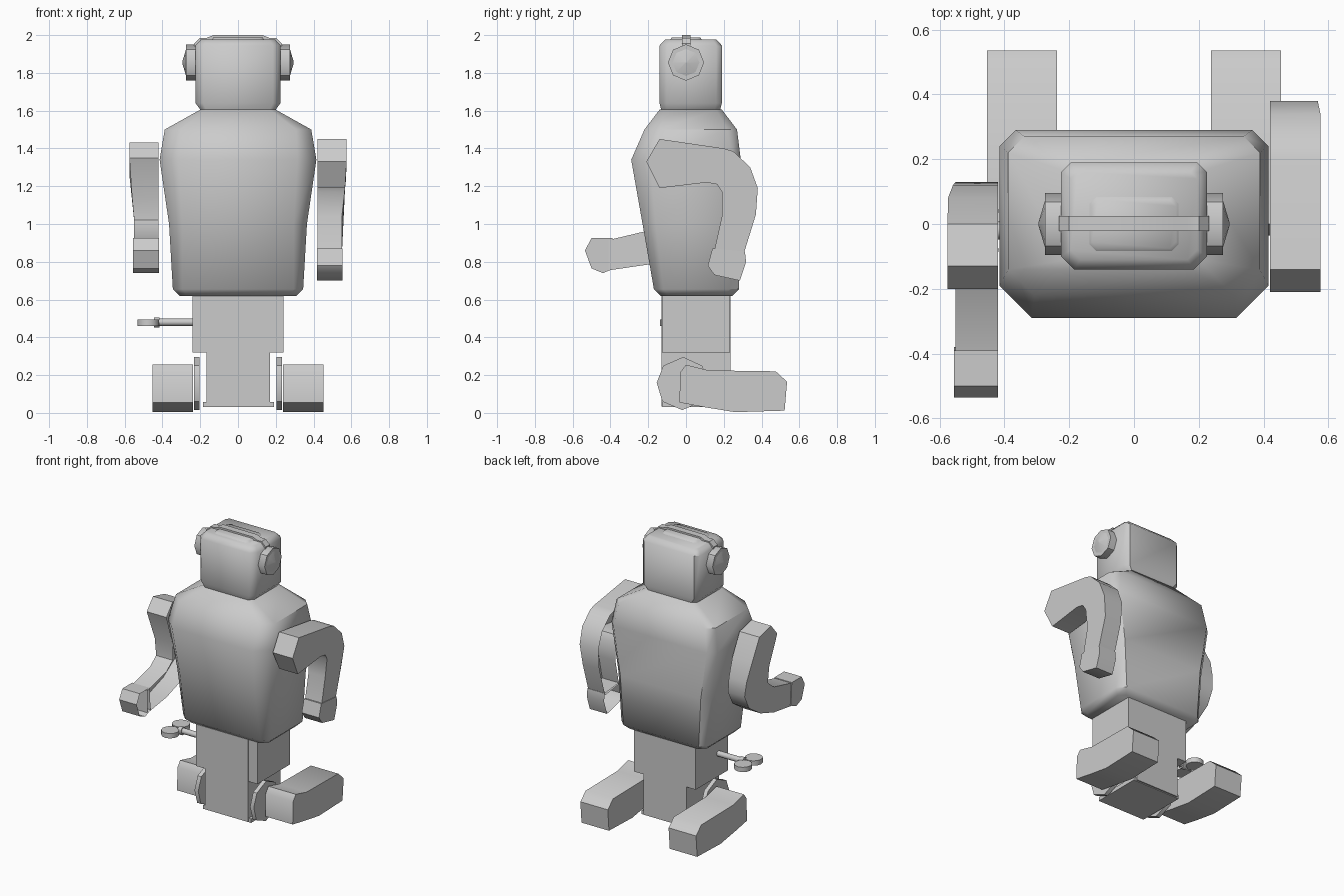
import bpy, bmesh, math
from mathutils import Matrix

if "Cube" in bpy.data.objects:
    bpy.data.objects.remove(bpy.data.objects["Cube"])

def finish(name, bm, angle=45):
    bmesh.ops.recalc_face_normals(bm, faces=bm.faces[:])
    me = bpy.data.meshes.new(name)
    bm.to_mesh(me)
    bm.free()
    ob = bpy.data.objects.new(name, me)
    bpy.context.collection.objects.link(ob)
    bpy.ops.object.select_all(action='DESELECT')
    ob.select_set(True)
    bpy.context.view_layer.objects.active = ob
    bpy.ops.object.shade_smooth_by_angle(angle=math.radians(angle))
    return ob

def loft(name, sections, caps=True):
    """Stack of chamfered rectangles: z, half width, y front, y back, front chamfer, back chamfer."""
    bm = bmesh.new()
    rings = []
    for z, h, a, b, f, k in sections:
        pts = [(-h + f, a), (h - f, a), (h, a + f), (h, b - k),
               (h - k, b), (-h + k, b), (-h, b - k), (-h, a + f)]
        rings.append([bm.verts.new((x, y, z)) for x, y in pts])
    for r, s in zip(rings, rings[1:]):
        for i in range(8):
            j = (i + 1) % 8
            bm.faces.new((r[i], r[j], s[j], s[i]))
    if caps:
        bm.faces.new(rings[0])
        bm.faces.new(rings[-1])
    return finish(name, bm)

def slab(name, profile, inner, outer, side=1, inner_cap=True):
    """Side profile (y, z) pulled across x; outer may depend on z."""
    bm = bmesh.new()
    out = outer if callable(outer) else (lambda z: outer)
    r = [bm.verts.new((side * inner, y, z)) for y, z in profile]
    s = [bm.verts.new((side * out(z), y, z)) for y, z in profile]
    n = len(r)
    for i in range(n):
        j = (i + 1) % n
        bm.faces.new((r[i], r[j], s[j], s[i]))
    bm.faces.new(s)
    if inner_cap:
        bm.faces.new(r)
    return finish(name, bm)

def box(name, x0, x1, y0, y1, z0, z1):
    return slab(name, [(y0, z0), (y1, z0), (y1, z1), (y0, z1)], x0, x1)

def rod(name, loc, r1, r2, depth, n, axis='X', side=1):
    bm = bmesh.new()
    rot = Matrix.Rotation(math.radians(90 * side), 4, 'Y') if axis == 'X' else Matrix()
    bmesh.ops.create_cone(bm, cap_ends=True, segments=n, radius1=r1, radius2=r2,
                          depth=depth, matrix=Matrix.Translation(loc) @ rot)
    return finish(name, bm)

# Torso and head
loft("torso", [(.62, .31, -.135, .245, .04, .04), (.655, .345, -.17, .28, .05, .05),
               (1.0, .365, -.23, .285, .07, .05), (1.34, .415, -.29, .29, .1, .05),
               (1.5, .388, -.22, .27, .08, .05), (1.605, .2, -.14, .19, .03, .03)])
loft("head", [(1.6, .195, -.13, .18, .03, .03), (1.64, .225, -.14, .19, .04, .03),
              (1.945, .225, -.14, .19, .04, .03), (1.978, .195, -.11, .16, .03, .02)])
loft("head_top_plate", [(1.975, .14, -.085, .085, .02, .02), (1.988, .13, -.075, .075, .02, .02)])

# Headband over the top, with ear cups
band = [(.232, 1.9), (.232, 1.955), (.2, 1.986), (.165, 1.986), (.13, 2.0)]
bm = bmesh.new()
path = band + [(-x, z) for x, z in reversed(band)]
rows = [[bm.verts.new((x * k, y, z - d)) for y, k, d in
         ((-.022, 1, 0), (.025, 1, 0), (.025, .94, .025), (-.022, .94, .025))] for x, z in path]
for a, b in zip(rows, rows[1:]):
    for i in range(4):
        bm.faces.new((a[i], a[(i + 1) % 4], b[(i + 1) % 4], b[i]))
bm.faces.new(rows[0])
bm.faces.new(rows[-1])
finish("headband", bm, 30)
for s, tag in ((1, "right"), (-1, "left")):
    rod("ear_cup_" + tag, (s * .249, 0, 1.855), .096, .096, .052, 8, side=s)
    rod("ear_cone_" + tag, (s * .284, 0, 1.855), .078, .004, .022, 8, side=s)

# Hips: wide skirt, narrow centre block and base plate
box("hip_skirt", -.24, .242, -.128, .234, .32, .63)
box("centre_block", -.168, .17, -.13, .235, .035, .63)
box("base_plate", -.185, .19, -.125, .225, .03, .058)

# Leg discs and feet
foot = [(-.035, .055), (-.03, .215), (0, .255), (.12, .225), (.475, .22),
        (.535, .165), (.522, .012), (.26, .004), (.1, .03)]
disc = [(-.155, .16), (-.12, .25), (-.015, .296), (.085, .25),
        (.125, .155), (.085, .06), (-.02, .015), (-.125, .06)]
for s, tag in ((1, "right"), (-1, "left")):
    slab("leg_disc_" + tag, disc, .203, .232, s)
    slab("foot_" + tag, foot, .238, .453, s)

# Arms: hollow shells open towards the body, posed differently on each side
def arm_x(z):
    return min(.575, max(.55, .55 + .12 * (z - 1.05)))

right_arm = [(-.21, 1.33), (-.14, 1.45), (.2, 1.4), (.25, 1.385), (.34, 1.3), (.38, 1.19),
             (.37, 1.05), (.305, .84), (.15, .86), (.19, 1.04), (.19, 1.17), (.165, 1.21),
             (.11, 1.22), (-.14, 1.19)]
right_hand = [(.14, .87), (.115, .78), (.15, .73), (.285, .7), (.318, .8), (.312, .855)]
left_arm = [(-.2, 1.35), (-.13, 1.432), (.0, 1.4), (.08, 1.25), (.12, 1.12), (.13, 1.02),
            (.08, .92), (-.05, .835), (-.2, .785), (-.41, .755), (-.41, .915),
            (-.2, .965), (-.13, 1.02), (-.13, 1.14)]
left_hand = [(-.39, .925), (-.5, .925), (-.535, .86), (-.5, .765), (-.44, .74), (-.38, .765)]
slab("right_arm", right_arm, .42, arm_x, 1, False)
slab("right_hand", right_hand, .419, .554, 1, False)
slab("left_arm", left_arm, .42, arm_x, -1, False)
slab("left_hand", left_hand, .419, .556, -1, False)

# Winding key on the left side of the hips
rod("key_shaft", (-.335, -.02, .48), .02, .02, .21, 10)
rod("key_hub", (-.43, -.02, .478), .028, .028, .03, 10)
for y in (-.08, .04):
    rod("key_lobe", (-.475, y, .477), .058, .058, .034, 12, axis='Z')
